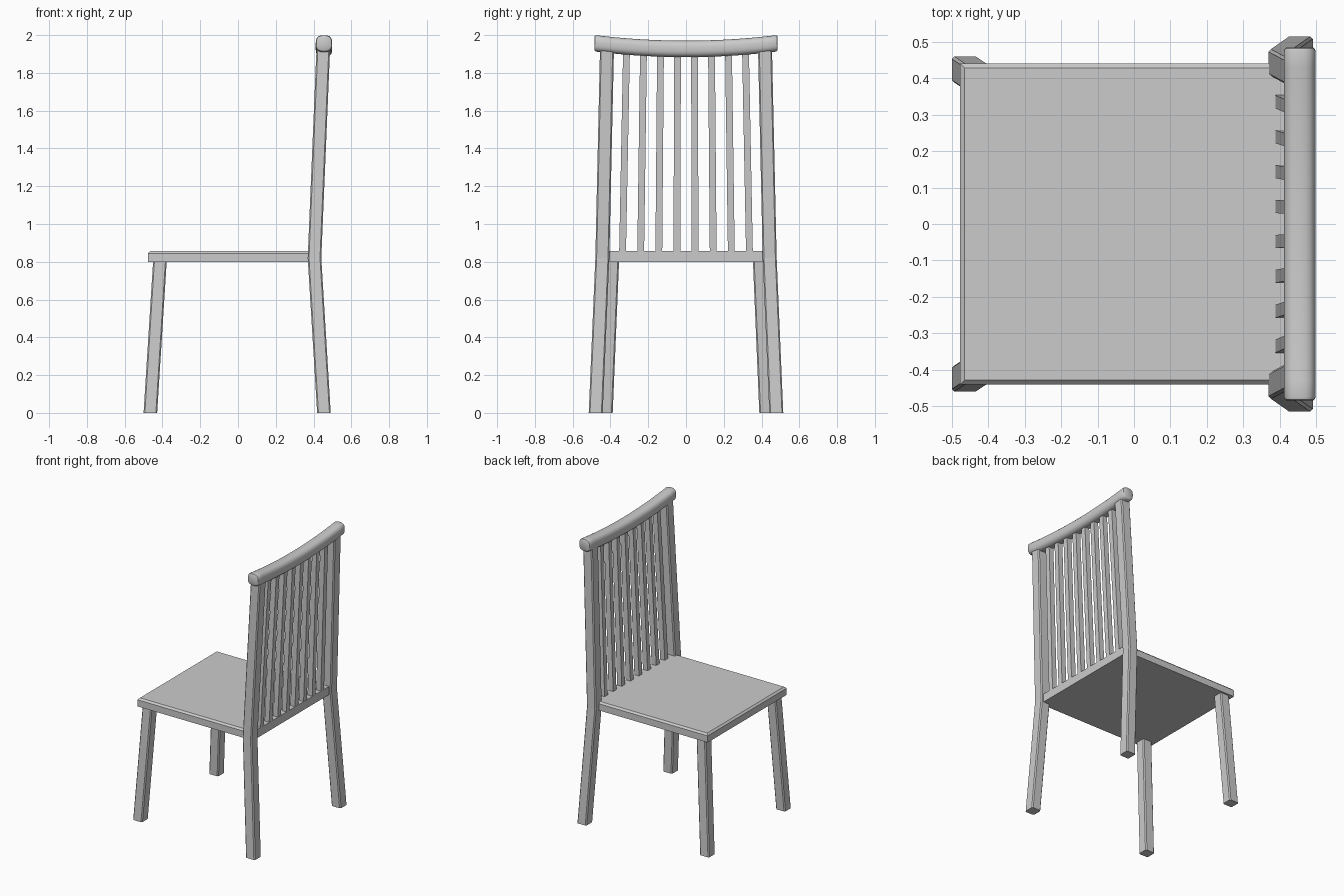
import bpy, bmesh, math

if "Cube" in bpy.data.objects:
    bpy.data.objects.remove(bpy.data.objects["Cube"])


def loft(name, rings, smooth=False):
    """Skin a list of equal-length point rings and cap both ends."""
    bm = bmesh.new()
    vr = [[bm.verts.new(p) for p in ring] for ring in rings]
    n = len(rings[0])
    for a, b in zip(vr, vr[1:]):
        for i in range(n):
            j = (i + 1) % n
            bm.faces.new((a[i], a[j], b[j], b[i]))
    bm.faces.new(vr[0][::-1])
    bm.faces.new(vr[-1])
    bmesh.ops.recalc_face_normals(bm, faces=bm.faces)
    mesh = bpy.data.meshes.new(name)
    bm.to_mesh(mesh)
    bm.free()
    ob = bpy.data.objects.new(name, mesh)
    bpy.context.collection.objects.link(ob)
    if smooth:
        bpy.context.view_layer.objects.active = ob
        bpy.ops.object.select_all(action='DESELECT')
        ob.select_set(True)
        bpy.ops.object.shade_smooth_by_angle(angle=math.radians(35))
    return ob


def post(name, stations, w, d, c=0.0):
    """Bar through (x, y, z) centres; w in x, d in y, c = corner chamfer."""
    a, b = w / 2, d / 2
    if c:
        sec = [(a, b - c), (a - c, b), (c - a, b), (-a, b - c),
               (-a, c - b), (c - a, -b), (a - c, -b), (a, c - b)]
    else:
        sec = [(a, b), (-a, b), (-a, -b), (a, -b)]
    return loft(name, [[(x + u, y + v, z) for u, v in sec] for x, y, z in stations])


# Seat: slab with a chamfered top edge at the front and sides
def slab_ring(i, z):
    return [(-0.477 + i, -0.44 + i, z), (0.425, -0.44 + i, z),
            (0.425, 0.44 - i, z), (-0.477 + i, 0.44 - i, z)]


loft("seat", [slab_ring(0, 0.798), slab_ring(0, 0.845), slab_ring(0.012, 0.857)])

for s, side in ((1, "left"), (-1, "right")):
    # Splayed front legs
    post("front_leg_" + side, [(-0.464, s * 0.424, 0), (-0.413, s * 0.390, 0.81)],
         0.072, 0.072, 0.007)
    # Back legs bend at the seat and carry on up as back posts
    post("back_leg_" + side,
         [(0.455, s * 0.478, 0), (0.405, s * 0.443, 0.82), (0.452, s * 0.418, 1.94)],
         0.072, 0.074, 0.007)

# Eight slats fanning out slightly towards the seat
for k in range(8):
    t = k - 3.5
    post(f"back_slat_{k + 1}", [(0.405, t * 0.096, 0.84), (0.452, t * 0.090, 1.92)],
         0.036, 0.036)

# Top rail: rounded section swept along a sagging curve, with softened ends
rings = []
L = 0.485
ys = [-L, -L + 0.003, -L + 0.01] + [-0.43 + 0.86 * i / 16 for i in range(17)] + [L - 0.01, L - 0.003, L]
for y in ys:
    e = L - abs(y)
    r = 0.0435 - (0.008 if e < 0.001 else 0.003 if e < 0.005 else 0)
    zc = 1.927 + 0.03 * (y / L) ** 2
    ring = []
    for i in range(24):
        t = 2 * math.pi * (i + 0.5) / 24
        c, q = math.cos(t), math.sin(t)
        k = r / (abs(c) ** 2.8 + abs(q) ** 2.8) ** (1 / 2.8)
        ring.append((0.455 + k * c, y, zc + k * q))
    rings.append(ring)
loft("top_rail", rings, smooth=True)
